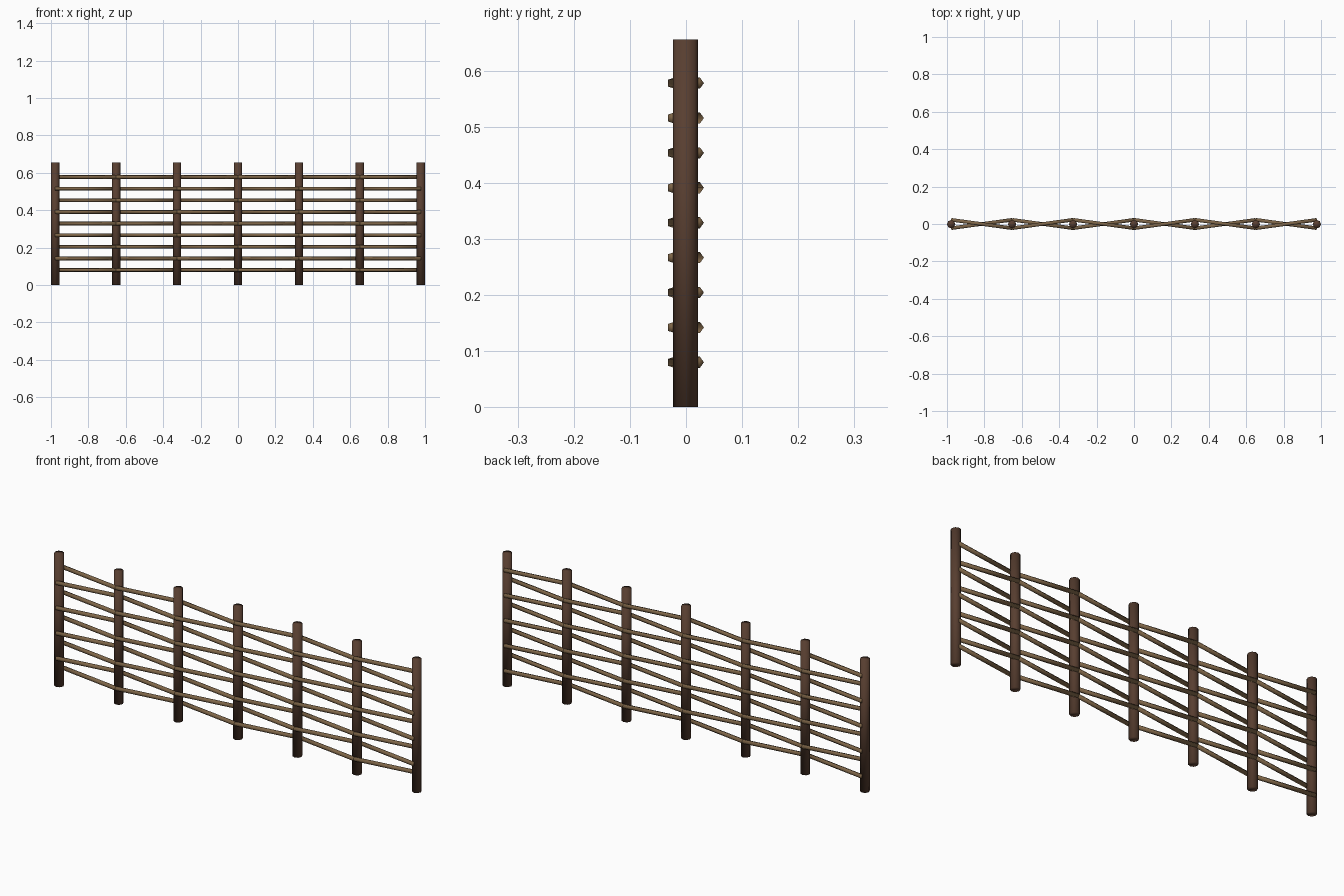
import bpy, bmesh, math
from mathutils import Vector

cube = bpy.data.objects.get("Cube")
if cube:
    bpy.data.objects.remove(cube, do_unlink=True)

POSTS, LEVELS = 7, 9
END_X, HEIGHT = 0.9777, 0.655
POST_R, ROD_R = 0.0223, 0.0105
WEAVE, Y_MID = 0.0225, -0.001
UP = Vector((0, 0, 1))


def material(name, color):
    mat = bpy.data.materials.new(name)
    mat.use_nodes = True
    mat.diffuse_color = color
    mat.node_tree.nodes["Principled BSDF"].inputs["Base Color"].default_value = color
    return mat


def add_prism(bm, start, end, side, up, radius, count):
    """Capped prism from start to end; its first corner points along side."""
    rings = []
    for centre in (start, end):
        ring = []
        for k in range(count):
            a = math.tau * k / count
            ring.append(bm.verts.new(centre + radius * (math.cos(a) * side + math.sin(a) * up)))
        rings.append(ring)
    low, high = rings
    for k in range(count):
        n = (k + 1) % count
        bm.faces.new((low[k], low[n], high[n], high[k]))
    bm.faces.new(low[::-1])
    bm.faces.new(high)


def finish(bm, name, mat):
    bmesh.ops.recalc_face_normals(bm, faces=bm.faces)
    for face in bm.faces:
        face.smooth = True
    mesh = bpy.data.meshes.new(name)
    bm.to_mesh(mesh)
    bm.free()
    mesh.materials.append(mat)
    bpy.context.collection.objects.link(bpy.data.objects.new(name, mesh))


post_wood = material("dark_brown_wood", (0.098, 0.049, 0.030, 1))
rod_wood = material("tan_brown_wood", (0.212, 0.133, 0.065, 1))

post_x = [-END_X + 2 * END_X * i / (POSTS - 1) for i in range(POSTS)]

# Upright posts
for i, x in enumerate(post_x):
    bm = bmesh.new()
    base = Vector((x, Y_MID, 0))
    add_prism(bm, base, base + HEIGHT * UP, Vector((1, 0, 0)), Vector((0, 1, 0)), POST_R, 8)
    finish(bm, f"post_{i + 1}", post_wood)

# Woven rods: straight pieces passing alternately behind and in front of the posts
for level in range(LEVELS):
    bm = bmesh.new()
    z = 0.08 + 0.0622 * level
    points = [Vector((x, Y_MID + WEAVE * (-1) ** (i + level), z)) for i, x in enumerate(post_x)]
    for start, end in zip(points, points[1:]):
        side = UP.cross((end - start).normalized())
        add_prism(bm, start, end, side, UP, ROD_R, 5)
    finish(bm, f"woven_rod_{level + 1}", rod_wood)
